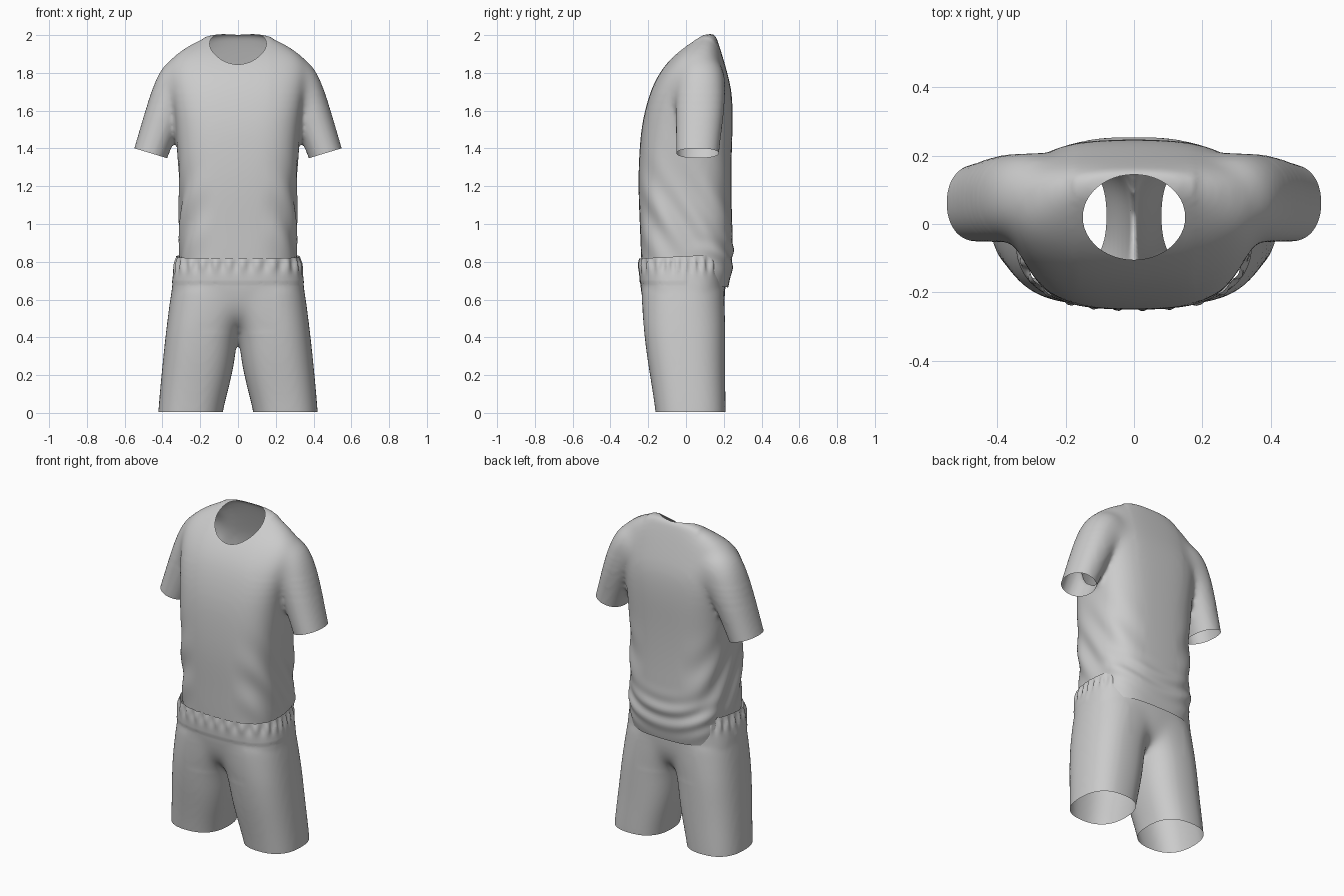
import bpy, bmesh, math
from math import sin, cos, pi, exp
from mathutils import Vector

cube = bpy.data.objects.get("Cube")
if cube:
    bpy.data.objects.remove(cube)

grey = bpy.data.materials.new("light_grey_cloth")
grey.use_nodes = True
grey.diffuse_color = (0.6, 0.6, 0.6, 1)
grey.node_tree.nodes["Principled BSDF"].inputs["Base Color"].default_value = (0.6, 0.6, 0.6, 1)
SIDES = 32


def spow(v, p):
    return math.copysign(abs(v) ** p, v)


def loft(bm, rings):
    """Closed tube through rings of (centre, across vector, depth vector, squareness)."""
    rows = []
    for c, u, v, power in rings:
        row = []
        for i in range(SIDES):
            a = 2 * pi * i / SIDES
            row.append(bm.verts.new(Vector(c) + Vector(u) * spow(cos(a), 2 / power)
                                    + Vector(v) * spow(sin(a), 2 / power)))
        rows.append(row)
    for r, s in zip(rows, rows[1:]):
        for i in range(SIDES):
            j = (i + 1) % SIDES
            bm.faces.new((r[i], r[j], s[j], s[i]))
    bm.faces.new(rows[0][::-1])
    bm.faces.new(rows[-1])


def level_ring(z, x0, x1, y0, y1, power):
    return (((x0 + x1) / 2, (y0 + y1) / 2, z), ((x1 - x0) / 2, 0, 0), (0, (y1 - y0) / 2, 0), power)


def relax(bm, verts, steps):
    for _ in range(steps):
        bmesh.ops.smooth_vert(bm, verts=verts, factor=0.5,
                              use_axis_x=True, use_axis_y=True, use_axis_z=True)
    bm.normal_update()


def fuse(name, bm):
    """Merge overlapping volumes into one smooth skin."""
    bmesh.ops.recalc_face_normals(bm, faces=bm.faces)
    me = bpy.data.meshes.new(name)
    bm.to_mesh(me)
    bm.free()
    ob = bpy.data.objects.new(name, me)
    bpy.context.scene.collection.objects.link(ob)
    sub = ob.modifiers.new("round", 'SUBSURF')
    sub.levels = 2
    rem = ob.modifiers.new("merge", 'REMESH')
    rem.mode = 'VOXEL'
    rem.voxel_size = 0.0125
    dg = bpy.context.evaluated_depsgraph_get()
    dg.update()
    skin = bpy.data.meshes.new_from_object(ob.evaluated_get(dg))
    ob.modifiers.clear()
    ob.data = skin
    bm = bmesh.new()
    bm.from_mesh(skin)
    relax(bm, bm.verts, 5)
    return ob, bm


def cut(bm, faces, point, normal, clear):
    """Slice the given faces with a plane, optionally removing the far side."""
    geom = faces + list({e for f in faces for e in f.edges}) + list({v for f in faces for v in f.verts})
    bmesh.ops.bisect_plane(bm, geom=geom, dist=1e-5, plane_co=point, plane_no=normal,
                           clear_outer=clear)


def finish(ob, bm):
    bm.to_mesh(ob.data)
    bm.free()
    ob.data.materials.clear()
    ob.data.materials.append(grey)
    for p in ob.data.polygons:
        p.use_smooth = True
        p.material_index = 0


# Shirt volume: torso rings (height, half width, front, back)
bm = bmesh.new()
torso = [(0.50, .30, -.22, .20), (0.60, .30, -.225, .205), (0.70, .305, -.23, .235),
         (0.80, .31, -.238, .255), (1.0, .312, -.245, .245), (1.2, .308, -.255, .24),
         (1.4, .325, -.248, .243), (1.55, .335, -.232, .25), (1.7, .36, -.192, .245),
         (1.8, .38, -.143, .22), (1.885, .355, -.075, .195), (1.94, .275, -.01, .178),
         (1.98, .20, .045, .164), (2.01, .135, .09, .152)]
loft(bm, [level_ring(z, -w, w, f, b, 3 if z < 1.75 else 2.6) for z, w, f, b in torso])

# Sleeves: (x, y, z, axis x, axis z, half thickness, half depth)
sleeve = [(.18, .08, 1.80, .95, -.31, .14, .125), (.315, .078, 1.755, .78, -.62, .152, .135),
          (.382, .075, 1.6, .33, -.94, .106, .13), (.463, .06, 1.375, .29, -.957, .09, .112),
          (.50, .06, 1.26, .29, -.957, .09, .112)]
for s in (1, -1):
    loft(bm, [((s * x, y, z), (-s * az * t, 0, ax * t), (0, d, 0), 2.15)
              for x, y, z, ax, az, t, d in sleeve])

shirt, bm = fuse("shirt", bm)
for low, steps in ((1.58, 4), (1.62, 6), (1.66, 6), (1.70, 8)):
    relax(bm, [v for v in bm.verts if v.co.z > low and abs(v.co.x) > .18], steps)

# Slanting cloth folds on the sides and gathered folds low on the back
for v in bm.verts:
    x, y, z = v.co
    if abs(x) < .36:
        side = min(1, max(0, (abs(x) - .12) / .12)) * exp(-((z - 1.02) / .22) ** 2)
        back = max(0, y / .25) * exp(-((z - .83) / .1) ** 2)
        v.co += v.normal * (.007 * side * sin(48 * (.8 * y + .5 * z))
                            + .006 * back * sin(60 * (z - 1.2 * x * x)))

# Open the hem and sleeve ends
cut(bm, bm.faces[:], (0, 0, .70), (0, -.16, -1), True)
for s in (1, -1):
    arm = [f for f in bm.faces if s * f.calc_center_median().x > .352
           and f.calc_center_median().z < 1.55]
    cut(bm, arm, (s * .463, .06, 1.375), (s * .29, 0, -.957), True)

# Oval neck opening, sliced round its rim and then emptied
RX, RY, CY, STEPS = .15, .125, .02, 48
rim = [Vector((RX * cos(2 * pi * i / STEPS), CY + RY * sin(2 * pi * i / STEPS), 0))
       for i in range(STEPS)]
for i, p in enumerate(rim):
    d = rim[(i + 1) % STEPS] - p
    near = [f for f in bm.faces if f.calc_center_median().z > 1.75
            and (f.calc_center_median() - p).xy.length < .04]
    cut(bm, near, p, (d.y, -d.x, 0), False)
inside = []
for f in bm.faces:
    c = f.calc_center_median()
    if c.z > 1.75 and (c.x / RX) ** 2 + ((c.y - CY) / RY) ** 2 < 1:
        inside.append(f)
bmesh.ops.delete(bm, geom=inside, context='FACES')
finish(shirt, bm)

# Shorts volume: hips and two legs that overlap at the middle
bm = bmesh.new()
hips = [(1.0, .30, -.225, .20), (.88, .312, -.237, .205), (.80, .332, -.247, .21),
        (.72, .345, -.246, .21), (.62, .357, -.238, .21), (.53, .35, -.215, .195),
        (.45, .30, -.15, .14)]
loft(bm, [level_ring(z, -w, w, f, b, 2.9) for z, w, f, b in hips])
leg = [(.74, -.14, .338, -.236, .20), (.62, -.10, .358, -.238, .207), (.5, -.035, .373, -.23, .208),
       (.42, .0, .383, -.222, .208), (.3, .014, .396, -.208, .208), (.18, .035, .408, -.188, .208),
       (.0, .085, .424, -.16, .211), (-.12, .095, .43, -.15, .21)]
for s in (1, -1):
    loft(bm, [level_ring(z, s * a, s * b, f, k, 2.45) for z, a, b, f, k in leg])
shorts, bm = fuse("shorts", bm)
for high in (.68, .64, .60):
    relax(bm, [v for v in bm.verts if .42 < v.co.z < high and abs(v.co.x) < .2], 7)

# Elastic gathers and the stitched step below the waistband
for v in bm.verts:
    x, y, z = v.co
    a = math.atan2(y / .24, x / .34)
    out = Vector((v.normal.x, v.normal.y, 0))
    v.co += out * .008 * cos(30 * a + sin(3 * a)) * exp(-((z - .785) / .035) ** 2)
    if z > .69 and y < 0:
        v.co += out * .003
cut(bm, bm.faces[:], (0, 0, .83), (0, -.05, 1), True)
cut(bm, bm.faces[:], (0, 0, .005), (0, 0, -1), True)
finish(shorts, bm)
